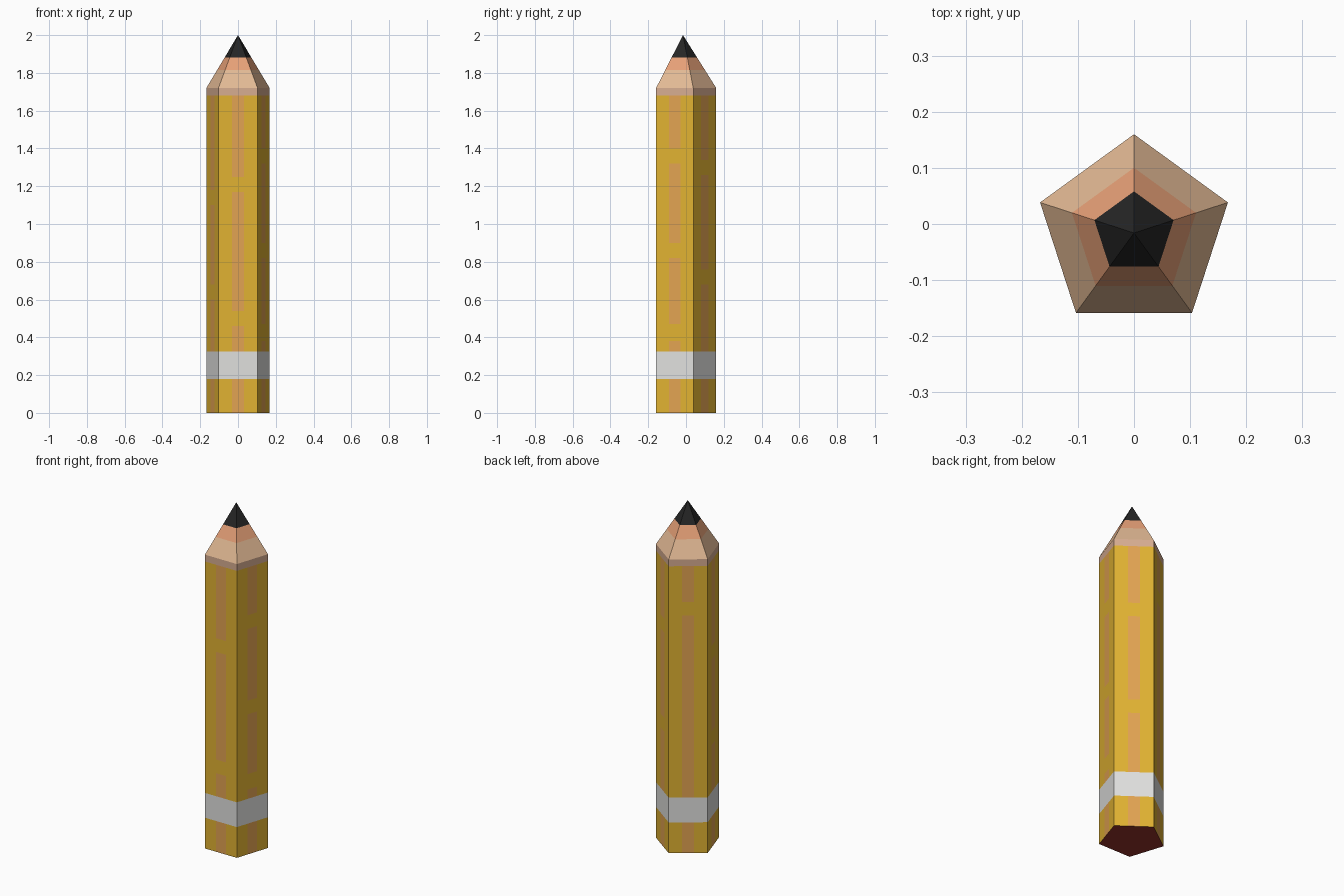
import bpy, bmesh, math

if "Cube" in bpy.data.objects:
    bpy.data.objects.remove(bpy.data.objects["Cube"])

CY, R, TOP, APEX = -0.016, 0.176, 1.72, 2.0
STRIPE = 0.032          # half width of the painted dashes


def mat(name, rgb):
    lin = [(c / 255 / 12.92) if c < 10 else ((c / 255 + 0.055) / 1.055) ** 2.4 for c in rgb]
    m = bpy.data.materials.new(name)
    m.diffuse_color = (*lin, 1)
    m.use_nodes = True
    m.node_tree.nodes["Principled BSDF"].inputs["Base Color"].default_value = m.diffuse_color
    return m


MATS = [mat("yellow paint", (225, 178, 50)), mat("orange dashes", (226, 163, 82)),
        mat("silver band", (224, 224, 222)), mat("pale wood", (226, 185, 148)),
        mat("collar wood", (215, 173, 145)), mat("inner wood", (230, 160, 119)),
        mat("graphite", (37, 37, 37)), mat("dark red base", (150, 50, 42))]
YELLOW, DASH, SILVER, WOOD, COLLAR, INNER, LEAD, BASE = range(8)

# pentagon corners, counter-clockwise from the front-left corner
CORNERS = [(R * math.cos(a), R * math.sin(a))
           for a in (math.radians(234 + 72 * i) for i in range(5))]

# heights of the gaps between dashes: front, right front, right back, left back, left front
GAPS = [[(0.46, 0.54), (1.17, 1.25)],
        [(0.38, 0.47), (0.82, 0.90), (1.32, 1.40)],
        [(0.68, 0.76), (1.26, 1.34)],
        [(1.39, 1.47)],
        [(0.60, 0.68), (1.10, 1.18)]]


def finish(bm, name):
    bmesh.ops.recalc_face_normals(bm, faces=bm.faces)
    me = bpy.data.meshes.new(name)
    bm.to_mesh(me)
    bm.free()
    for m in MATS:
        me.materials.append(m)
    ob = bpy.data.objects.new(name, me)
    bpy.context.collection.objects.link(ob)


def bridge(bm, low, high, rule):
    n = len(low)
    for i in range(n):
        j = (i + 1) % n
        f = bm.faces.new((low[i], low[j], high[j], high[i]))
        f.material_index = rule(i)


# barrel: each side is cut into three columns and coloured by height
def barrel_colour(side, column, z):
    if z > 1.68:
        return COLLAR
    if 0.18 < z < 0.325:
        return SILVER
    if column == 1 and not any(a < z < b for a, b in GAPS[side]):
        return DASH
    return YELLOW


outline = []
for (x0, y0), (x1, y1) in zip(CORNERS, CORNERS[1:] + CORNERS[:1]):
    t = STRIPE / math.hypot(x1 - x0, y1 - y0)
    for k in (0, 0.5 - t, 0.5 + t):
        outline.append((x0 + (x1 - x0) * k, y0 + (y1 - y0) * k + CY))

levels = sorted({0, 0.18, 0.325, 1.68, TOP} | {z for g in GAPS for pair in g for z in pair})
bm = bmesh.new()
rings = [[bm.verts.new((x, y, z)) for x, y in outline] for z in levels]
for k in range(len(levels) - 1):
    mid = (levels[k] + levels[k + 1]) / 2
    bridge(bm, rings[k], rings[k + 1], lambda i: barrel_colour(i // 3, i % 3, mid))
bm.faces.new(rings[0][::-1]).material_index = BASE
finish(bm, "barrel")


# sharpened end: wood cone and graphite point
def cone_ring(bm, z):
    s = (APEX - z) / (APEX - TOP)
    return [bm.verts.new((x * s, y * s + CY, z)) for x, y in CORNERS]


bm = bmesh.new()
a, b, c = (cone_ring(bm, z) for z in (TOP, 1.815, 1.882))
bridge(bm, a, b, lambda i: WOOD)
bridge(bm, b, c, lambda i: INNER)
finish(bm, "sharpened_wood")

bm = bmesh.new()
ring = cone_ring(bm, 1.882)
tip = bm.verts.new((0, CY, APEX))
for i in range(5):
    bm.faces.new((ring[i], ring[(i + 1) % 5], tip)).material_index = LEAD
finish(bm, "graphite_point")
